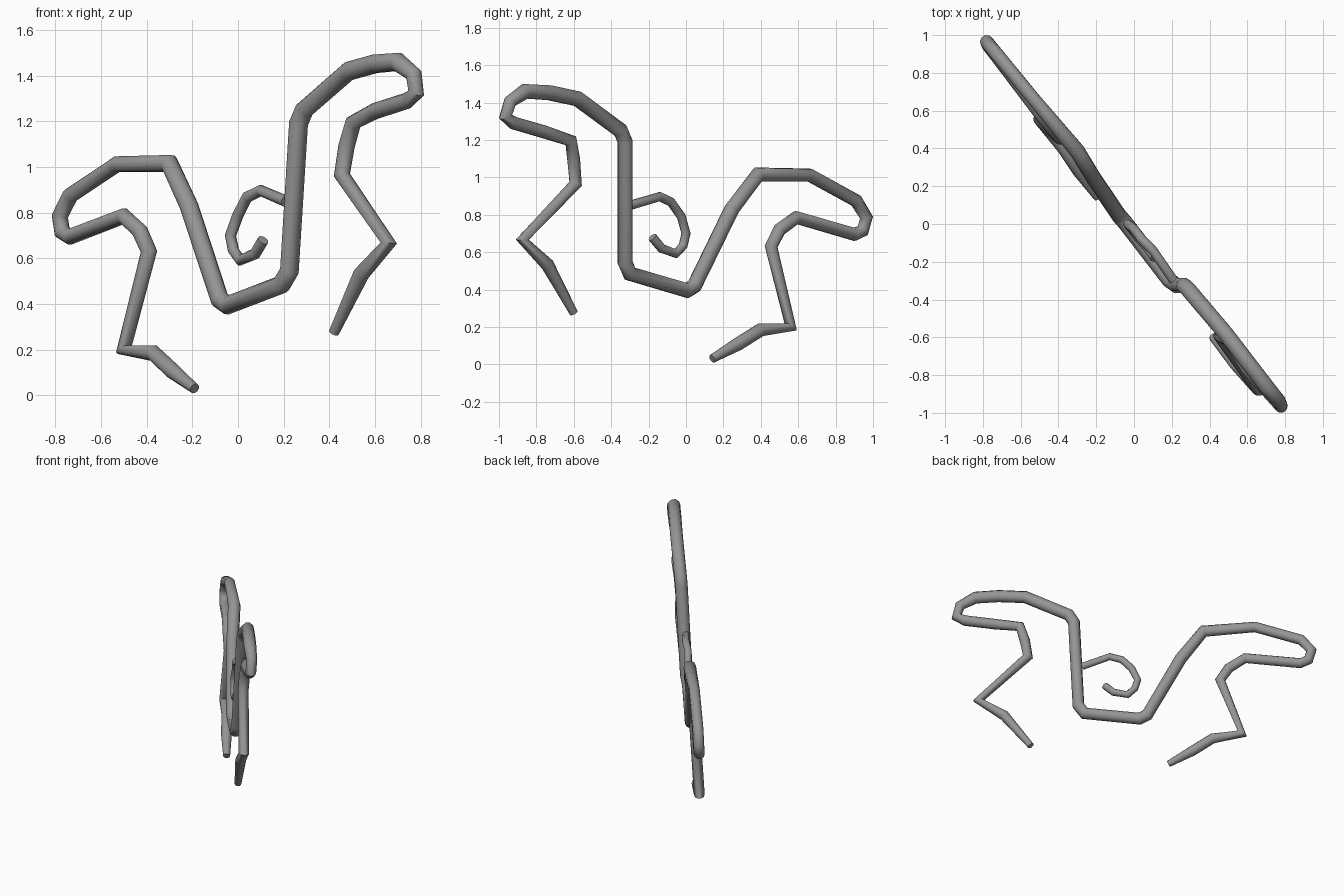
import bpy

default_cube = bpy.data.objects.get("Cube")
if default_cube:
    bpy.data.objects.remove(default_cube, do_unlink=True)


def make_material(name, colour):
    material = bpy.data.materials.new(name)
    material.use_nodes = True
    material.diffuse_color = colour
    shader = next(n for n in material.node_tree.nodes if n.type == "BSDF_PRINCIPLED")
    shader.inputs["Base Color"].default_value = colour
    return material


def make_tube(name, path, material):
    """Sweep a round section along path points of x, y, z, radius."""
    curve = bpy.data.curves.new(name, "CURVE")
    curve.dimensions = "3D"
    curve.bevel_depth = 1
    curve.bevel_resolution = 3
    curve.use_fill_caps = True
    spline = curve.splines.new("POLY")
    spline.points.add(len(path) - 1)
    for point, (x, y, z, radius) in zip(spline.points, path):
        point.co = (x, y, z, 1)
        point.radius = radius
    tube = bpy.data.objects.new(name, curve)
    bpy.context.collection.objects.link(tube)
    curve.materials.append(material)

    # Turn the sweep into a mesh with smooth sides and crisp end caps
    bpy.ops.object.select_all(action="DESELECT")
    tube.select_set(True)
    bpy.context.view_layer.objects.active = tube
    bpy.ops.object.convert(target="MESH")
    bpy.ops.object.shade_smooth_by_angle(angle=1)
    return tube


grey = make_material("plain grey", (0.3, 0.3, 0.3, 1))

# Radii shared by the tubes
tip, thin, limb, stem = 0.023, 0.025, 0.036, 0.042

# Lower limb, from its foot round the loop to the low bend
lower_limb = [
    (-.19, .14, .03, tip),
    (-.29, .28, .11, limb),
    (-.37, .4, .185, limb),
    (-.5, .56, .2, limb),
    (-.39, .455, .63, limb),
    (-.43, .5, .72, limb),
    (-.5, .59, .785, limb),
    (-.735, .9, .695, limb),
    (-.77, .945, .715, limb),
    (-.78, .965, .785, limb),
    (-.735, .91, .875, limb),
    (-.53, .66, 1.012, limb),
    (-.3, .385, 1.015, stem),
    (-.215, .245, .83, stem),
]

# Central bend and upright stem
central_stem = [
    (-.08, .045, .42, stem),
    (-.045, .005, .395, stem),
    (.19, -.3, .485, stem),
    (.225, -.325, .545, stem),
    (.265, -.325, 1.19, stem),
    (.29, -.35, 1.25, stem),
]

# Upper limb, over the loop and down to its foot
upper_limb = [
    (.485, -.58, 1.42, stem),
    (.6, -.73, 1.452, stem),
    (.7, -.86, 1.46, stem),
    (.77, -.94, 1.405, limb),
    (.78, -.965, 1.325, limb),
    (.74, -.92, 1.29, limb),
    (.6, -.765, 1.245, limb),
    (.505, -.615, 1.195, limb),
    (.475, -.6, 1.09, limb),
    (.455, -.59, .965, limb),
    (.66, -.875, .667, limb),
    (.54, -.74, .532, limb),
    (.42, -.6, .275, tip),
]

# Small curl growing from the upright stem
curl = [
    (.21, -.3, .85, thin),
    (.1, -.14, .897, thin),
    (.04, -.08, .868, thin),
    (0, -.025, .79, thin),
    (-.033, 0, .7, thin),
    (-.02, -.015, .635, thin),
    (.01, -.055, .592, thin),
    (.075, -.13, .62, thin),
    (.11, -.18, .68, thin),
]

make_tube("long_branch", lower_limb + central_stem + upper_limb, grey)
make_tube("curl_branch", curl, grey)
